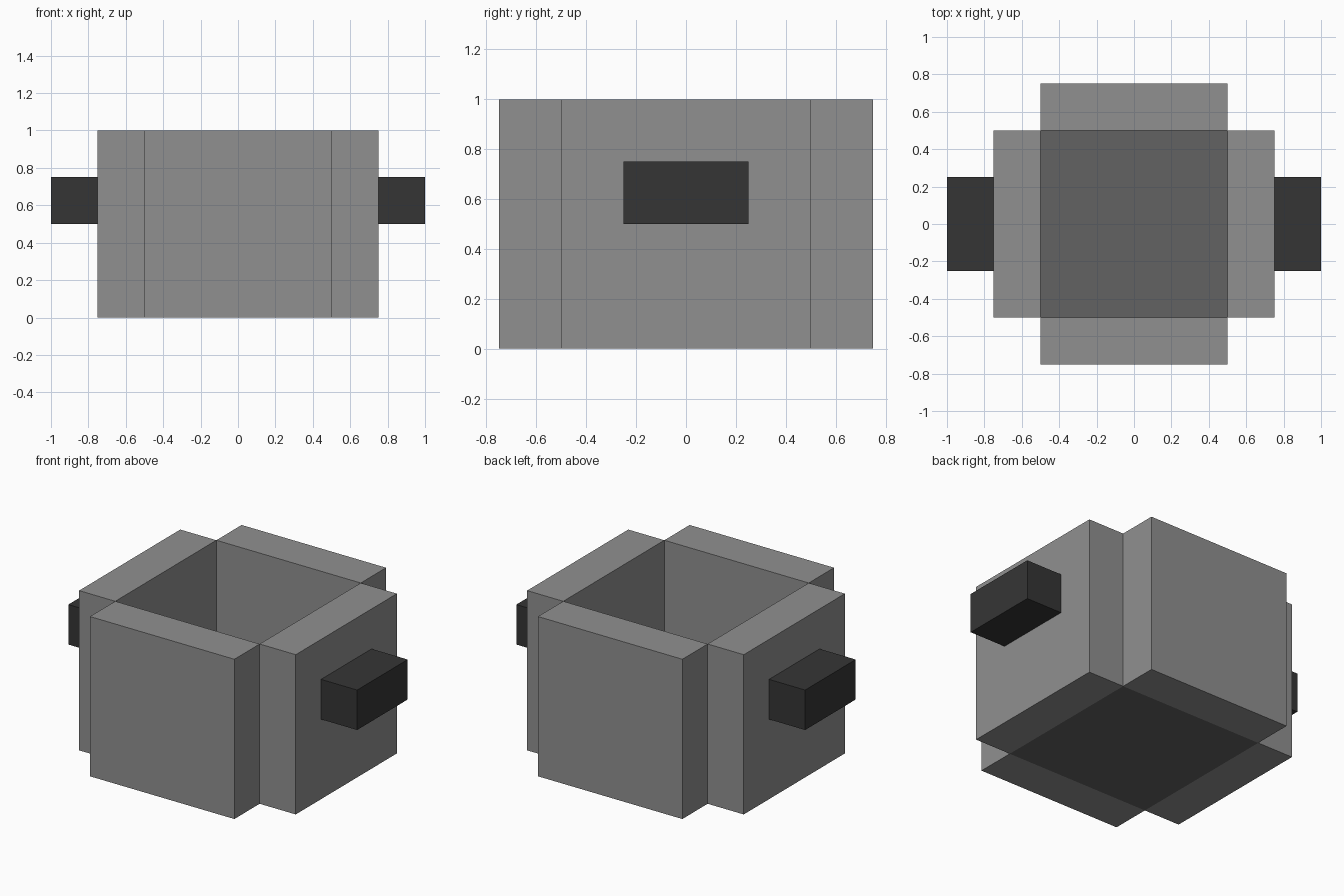
import bpy

if "Cube" in bpy.data.objects:
    bpy.data.objects.remove(bpy.data.objects["Cube"])


def material(name, value):
    mat = bpy.data.materials.new(name)
    mat.diffuse_color = (value, value, value, 1)
    mat.use_nodes = True
    mat.node_tree.nodes["Principled BSDF"].inputs["Base Color"].default_value = mat.diffuse_color
    return mat


def box(name, centre, size, mat):
    bpy.ops.mesh.primitive_cube_add(size=1, location=centre)
    obj = bpy.context.object
    obj.name = name
    obj.scale = size
    bpy.ops.object.transform_apply(location=False, rotation=False, scale=True)
    obj.data.materials.append(mat)
    return obj


wall_grey = material("wall_grey", 0.28)
floor_grey = material("floor_dark_grey", 0.122)
handle_grey = material("handle_charcoal", 0.036)

# Floor slab filling the space between the walls
box("floor", (0, 0, 0.125), (1, 1, 0.25), floor_grey)

# Four walls leaving notched corners, and a handle on each side
for side, s in (("left", -1), ("right", 1)):
    box(side + "_wall", (s * 0.625, 0, 0.5), (0.25, 1, 1), wall_grey)
    box(side + "_handle", (s * 0.875, 0, 0.625), (0.25, 0.5, 0.25), handle_grey)
for side, s in (("front", -1), ("back", 1)):
    box(side + "_wall", (0, s * 0.625, 0.5), (1, 0.25, 1), wall_grey)
